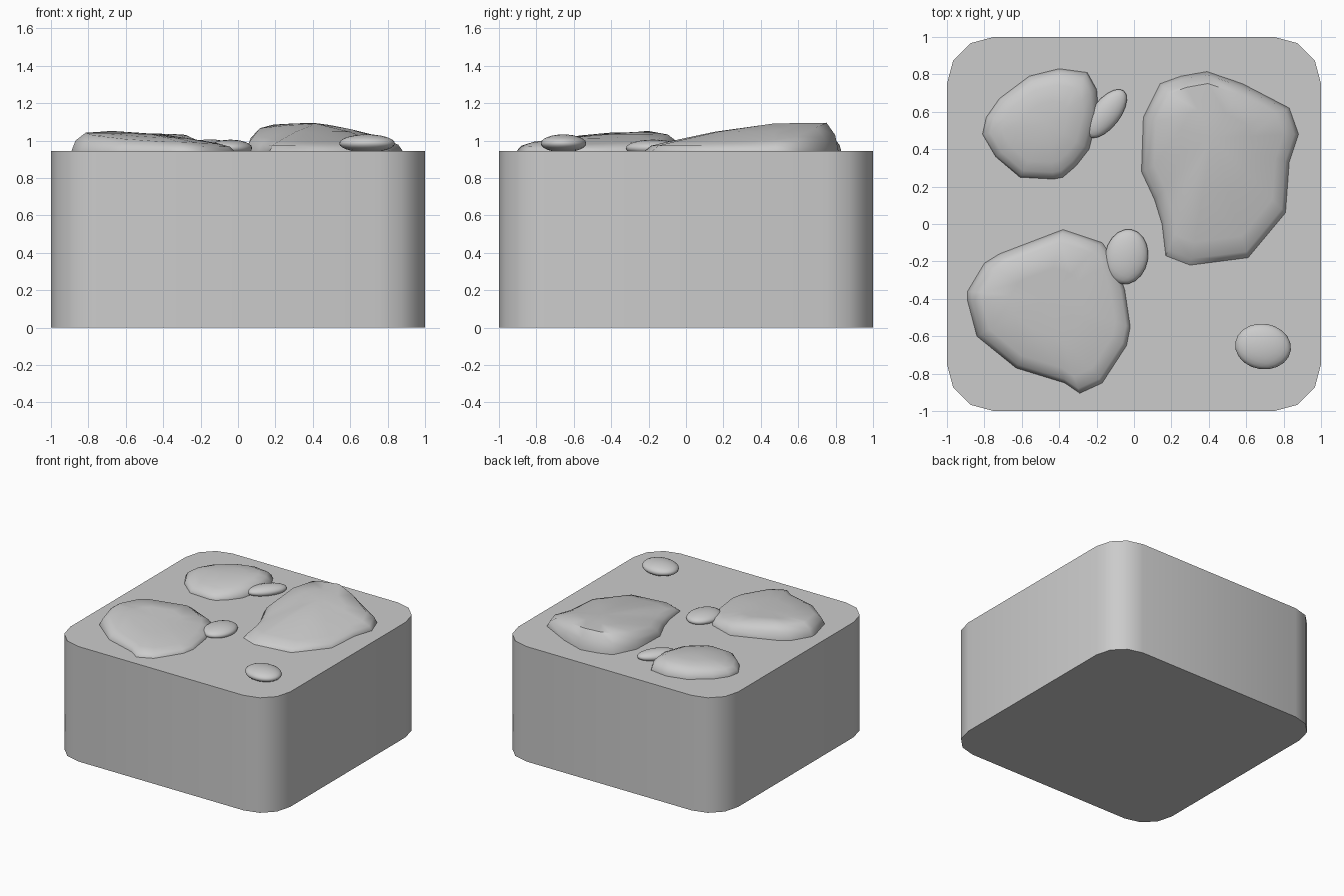
import bpy, bmesh, math
from mathutils import Matrix, Vector

if "Cube" in bpy.data.objects:
    bpy.data.objects.remove(bpy.data.objects["Cube"])

TOP = 0.945


def finish(name, bm, angle):
    bmesh.ops.recalc_face_normals(bm, faces=bm.faces[:])
    mesh = bpy.data.meshes.new(name)
    bm.to_mesh(mesh)
    bm.free()
    obj = bpy.data.objects.new(name, mesh)
    bpy.context.collection.objects.link(obj)
    bpy.ops.object.select_all(action='DESELECT')
    obj.select_set(True)
    bpy.context.view_layer.objects.active = obj
    bpy.ops.object.shade_smooth_by_angle(angle=math.radians(angle))
    return obj


def block():
    # square block with three-segment rounded corners
    bm = bmesh.new()
    verts = []
    for q, (sx, sy) in enumerate([(1, 1), (-1, 1), (-1, -1), (1, -1)]):
        for i in range(4):
            a = math.radians(90 * q + 30 * i)
            verts.append(bm.verts.new((sx * 0.75 + 0.25 * math.cos(a),
                                       sy * 0.75 + 0.25 * math.sin(a), 0)))
    face = bm.faces.new(verts)
    ext = bmesh.ops.extrude_face_region(bm, geom=[face], use_keep_orig=True)
    bmesh.ops.translate(bm, vec=(0, 0, TOP),
                        verts=[g for g in ext['geom'] if isinstance(g, bmesh.types.BMVert)])
    finish("block", bm, 40)


def rock(name, outline, centre, rings):
    # outline points are x, y, shoulder height; rings are scale, height share, blend to crown
    cx, cy, ch = centre
    bm = bmesh.new()
    loops = []
    for t, share, mix in [(1, -0.2, 0)] + rings:
        loops.append([bm.verts.new((cx + (x - cx) * t, cy + (y - cy) * t,
                                    TOP + share * (h * (1 - mix) + ch * mix)))
                      for x, y, h in outline])
    n = len(outline)
    for a, b in zip(loops, loops[1:]):
        for i in range(n):
            j = (i + 1) % n
            bm.faces.new((a[i], a[j], b[j], b[i]))
    crown = bm.verts.new((cx, cy, TOP + ch))
    for i in range(n):
        bm.faces.new((loops[-1][i], loops[-1][(i + 1) % n], crown))
    bm.faces.new(loops[0][::-1])
    finish(name, bm, 50)


def pebble(name, centre, radii, turn):
    bm = bmesh.new()
    m = (Matrix.Translation(Vector(centre)) @ Matrix.Rotation(math.radians(turn), 4, 'Z')
         @ Matrix.Diagonal((*radii, 1)))
    bmesh.ops.create_icosphere(bm, subdivisions=3, radius=1, matrix=m)
    finish(name, bm, 60)


block()

# three large flat stones
STEEP = [(1, 0, 0), (0.95, 0.55, 0), (0.82, 0.97, 0), (0.45, 1, 0.55)]
ROUND = [(1, 0, 0), (0.97, 0.35, 0), (0.88, 0.7, 0), (0.7, 0.95, 0.1), (0.4, 1, 0.6)]
rock("large_stone", [
    (.04, .28, .08), (.05, .57, .125), (.14, .75, .145), (.25, .79, .15), (.39, .815, .155),
    (.58, .75, .13), (.83, .62, .08), (.88, .48, .06), (.83, .33, .055), (.81, .06, .05),
    (.61, -.18, .05), (.30, -.22, .05), (.17, -.17, .05), (.15, .0, .06), (.11, .13, .07)],
    (.42, .46, .145), STEEP)
rock("front_stone", [
    (-.89, -.36, .10), (-.8, -.21, .105), (-.72, -.16, .11), (-.38, -.03, .09),
    (-.17, -.1, .06), (-.10, -.2, .05), (-.05, -.35, .045), (-.02, -.55, .04),
    (-.04, -.65, .04), (-.17, -.85, .045), (-.29, -.905, .05), (-.37, -.85, .05),
    (-.63, -.77, .065), (-.84, -.6, .085), (-.89, -.41, .1)],
    (-.47, -.4, .09), STEEP)
rock("back_stone", [
    (-.81, .48, .07), (-.79, .57, .075), (-.72, .67, .08), (-.56, .79, .085),
    (-.40, .83, .09), (-.25, .81, .09), (-.20, .72, .09), (-.19, .6, .085),
    (-.24, .4, .075), (-.31, .31, .065), (-.38, .25, .06), (-.43, .24, .06),
    (-.61, .25, .06), (-.74, .36, .065)],
    (-.47, .54, .092), ROUND)

# small pebbles
pebble("corner_pebble", (.69, -.655, .985), (.15, .122, .048), -8)
pebble("middle_pebble", (-.04, -.175, .96), (.115, .148, .045), -10)
pebble("back_pebble", (-.15, .59, .965), (.155, .075, .042), 52)
